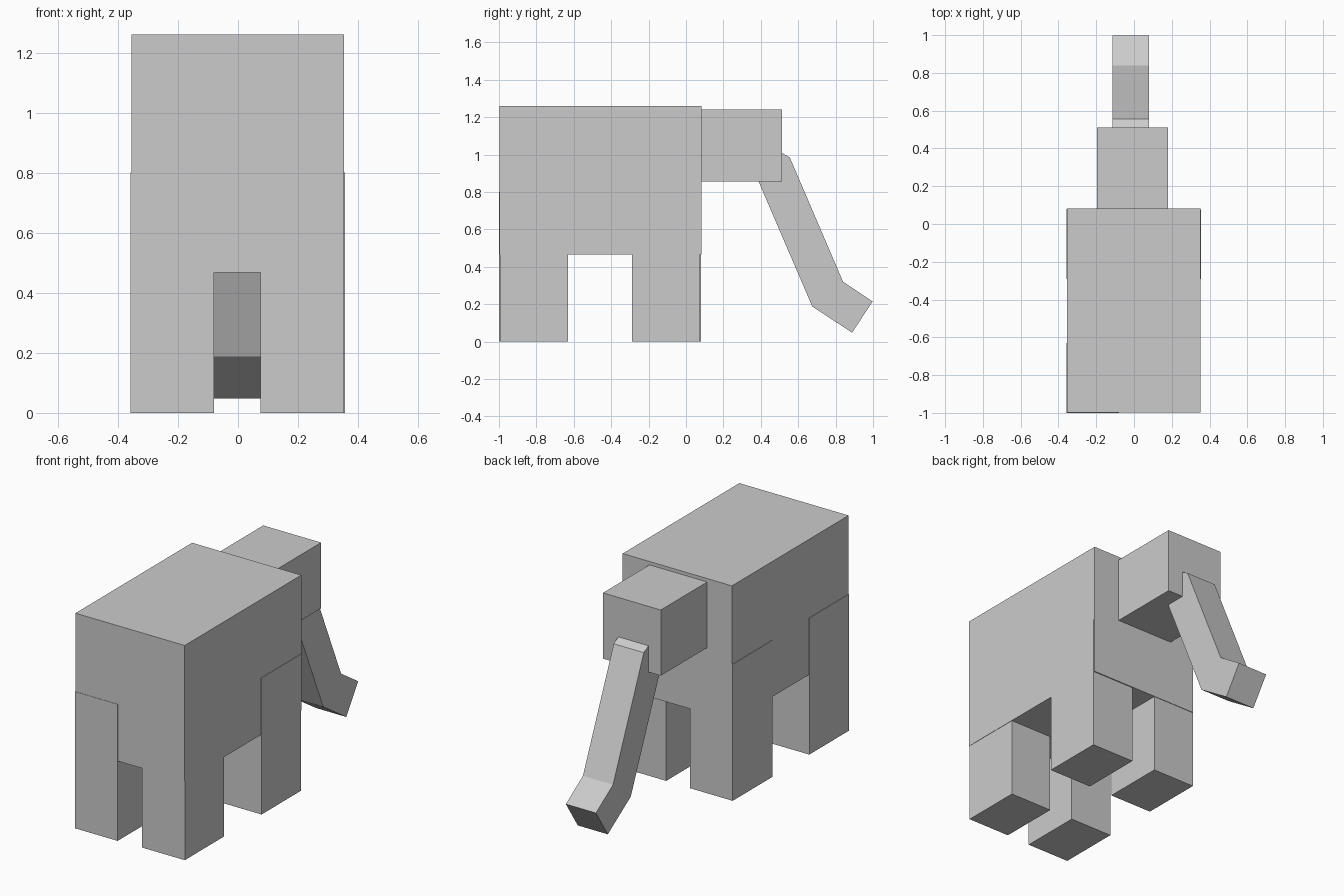
import bpy, bmesh

if "Cube" in bpy.data.objects:
    bpy.data.objects.remove(bpy.data.objects["Cube"])


def prism(name, sections, x0, x1):
    """Solid made by joining (y, z) edge pairs, extruded between x0 and x1."""
    bm = bmesh.new()
    rings = []
    for (ya, za), (yb, zb) in sections:
        rings.append([bm.verts.new(p) for p in
                      ((x0, ya, za), (x1, ya, za), (x1, yb, zb), (x0, yb, zb))])
    for a, b in zip(rings, rings[1:]):
        for i in range(4):
            j = (i + 1) % 4
            bm.faces.new((a[i], a[j], b[j], b[i]))
    bm.faces.new(rings[0][::-1])
    bm.faces.new(rings[-1])
    bmesh.ops.recalc_face_normals(bm, faces=bm.faces[:])
    mesh = bpy.data.meshes.new(name)
    bm.to_mesh(mesh)
    bm.free()
    obj = bpy.data.objects.new(name, mesh)
    bpy.context.collection.objects.link(obj)
    return obj


def box(name, x, y, z):
    return prism(name, [((y[0], z[0]), (y[1], z[0])),
                        ((y[0], z[1]), (y[1], z[1]))], x[0], x[1])


# Body and head
box("body", (-0.355, 0.353), (-0.998, 0.082), (0.467, 1.26))
box("head", (-0.195, 0.18), (0.07, 0.512), (0.855, 1.24))

# Legs, running up into the body
for name, x, y in (
    ("front_left_leg", (-0.358, -0.08), (-1.0, -0.63)),
    ("front_right_leg", (0.075, 0.351), (-0.994, -0.63)),
    ("rear_left_leg", (-0.358, -0.08), (-0.29, 0.079)),
    ("rear_right_leg", (0.075, 0.356), (-0.29, 0.076)),
):
    box(name, x, y, (0.0, 0.8))

# Bent trunk: root inside the head, long drop, short tip
prism("trunk", [
    ((0.43, 1.055), (0.33, 0.91)),
    ((0.555, 0.985), (0.38, 0.875)),
    ((0.84, 0.32), (0.675, 0.188)),
    ((0.998, 0.215), (0.888, 0.048)),
], -0.115, 0.08)
